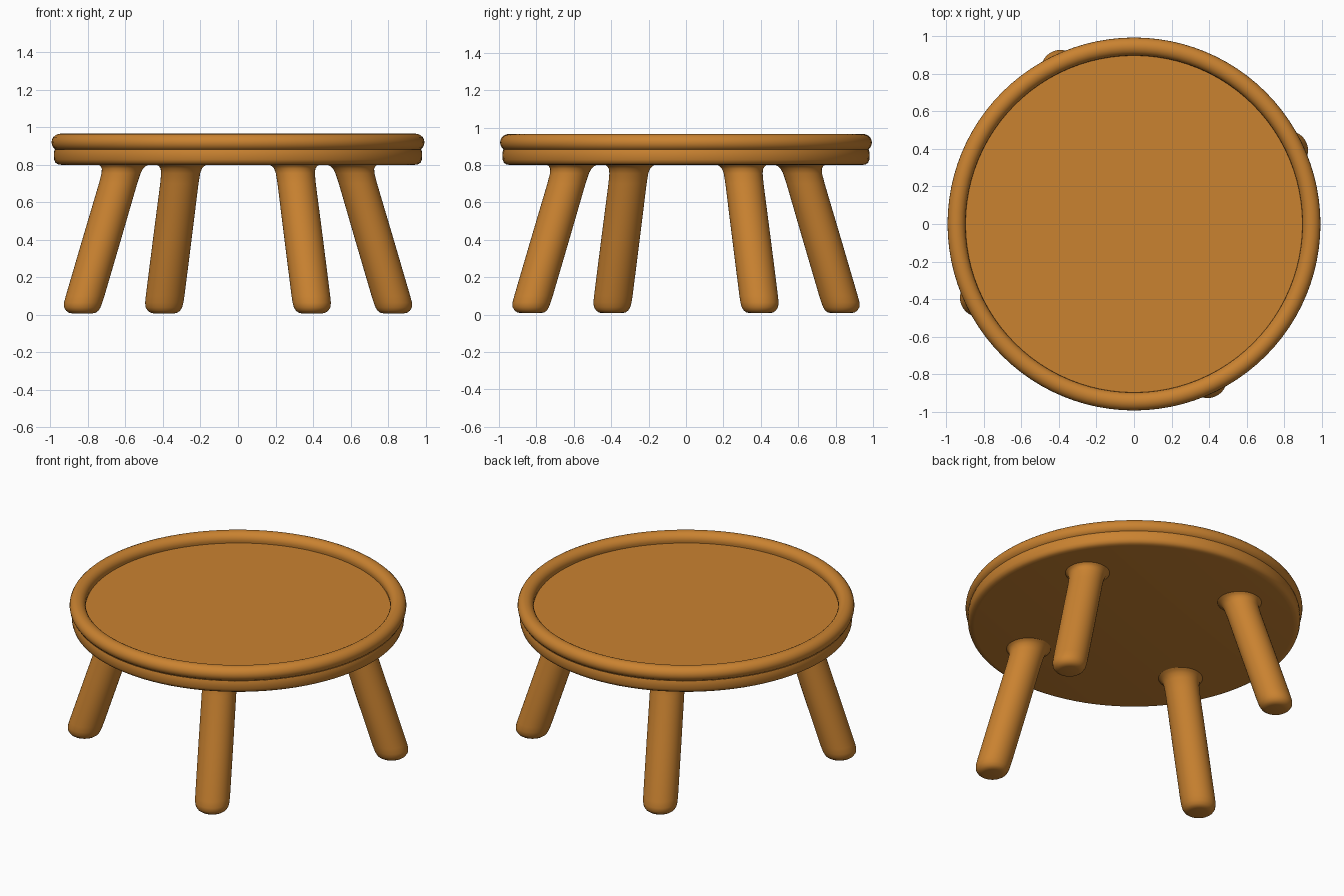
import bpy, bmesh, math

if "Cube" in bpy.data.objects:
    bpy.data.objects.remove(bpy.data.objects["Cube"])

wood = bpy.data.materials.new("warm orange wood")
wood.diffuse_color = (0.59, 0.225, 0.03, 1)
wood.use_nodes = True
wood.node_tree.nodes["Principled BSDF"].inputs["Base Color"].default_value = wood.diffuse_color


def loft(name, rings, sides):
    """Skin horizontal circles given as (x, y, z, radius); the ends are capped."""
    bm = bmesh.new()
    loops = []
    for x, y, z, r in rings:
        loops.append([bm.verts.new((x + r * math.cos(2 * math.pi * i / sides),
                                    y + r * math.sin(2 * math.pi * i / sides), z))
                      for i in range(sides)])
    for a, b in zip(loops, loops[1:]):
        for i in range(sides):
            j = (i + 1) % sides
            bm.faces.new((a[i], a[j], b[j], b[i]))
    bm.faces.new(loops[0][::-1])
    bm.faces.new(loops[-1])
    bmesh.ops.recalc_face_normals(bm, faces=bm.faces)
    mesh = bpy.data.meshes.new(name)
    bm.to_mesh(mesh)
    bm.free()
    mesh.materials.append(wood)
    obj = bpy.data.objects.new(name, mesh)
    bpy.context.collection.objects.link(obj)
    bpy.ops.object.select_all(action='DESELECT')
    obj.select_set(True)
    bpy.context.view_layer.objects.active = obj
    bpy.ops.object.shade_smooth_by_angle(angle=math.radians(40))
    return obj


# Table top: rounded lower band, shallow groove, rolled rim and sunken floor
profile = [(0.94, 0.80), (0.96, 0.803), (0.974, 0.812), (0.98, 0.828),
           (0.982, 0.85), (0.981, 0.868), (0.977, 0.882)]
for k in range(-4, 11):
    a = math.radians(k * 18)
    profile.append((0.946 + 0.048 * math.cos(a), 0.92 + 0.046 * math.sin(a)))
profile.append((0.90, 0.905))
loft("table_top", [(0, 0, z, r) for r, z in profile], 96)

# Splayed legs: rounded feet, slight flare where they meet the top
FOOT, HEAD = (0.83, 0.395), (0.61, 0.30)
leg_profile = [(0.008, 0.055), (0.012, 0.072), (0.022, 0.086), (0.04, 0.097),
               (0.065, 0.102), (0.10, 0.103), (0.40, 0.103), (0.70, 0.102),
               (0.755, 0.104), (0.78, 0.110), (0.793, 0.121), (0.803, 0.135)]
names = ["right_leg", "back_leg", "left_leg", "front_leg"]
for n, name in enumerate(names):
    c, s = math.cos(n * math.pi / 2), math.sin(n * math.pi / 2)
    rings = []
    for z, r in leg_profile:
        t = max(z - 0.05, 0) / 0.75
        x = FOOT[0] + (HEAD[0] - FOOT[0]) * t
        y = FOOT[1] + (HEAD[1] - FOOT[1]) * t
        rings.append((x * c - y * s, x * s + y * c, z, r))
    loft(name, rings, 40)
